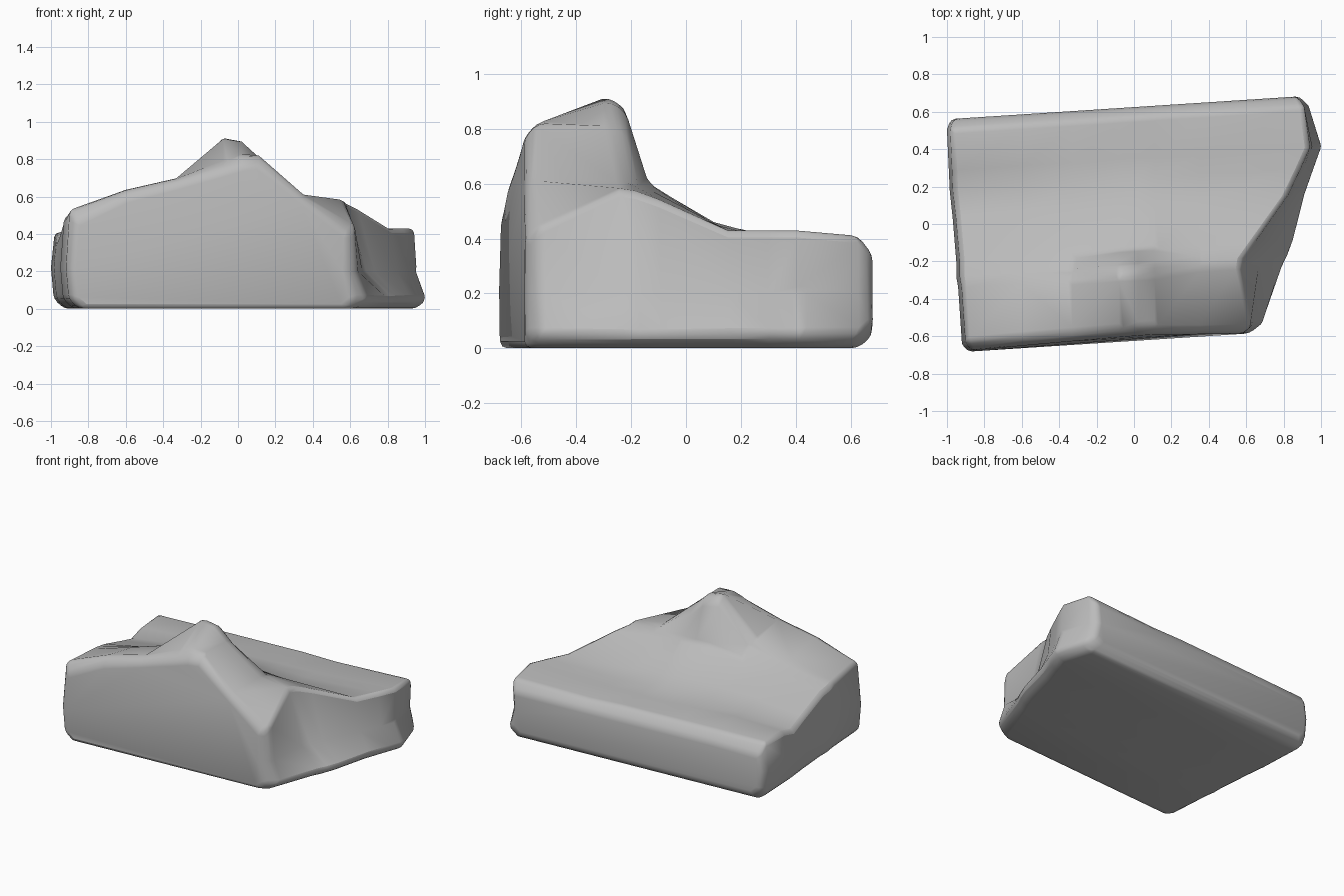
import bpy, bmesh

if "Cube" in bpy.data.objects:
    bpy.data.objects.remove(bpy.data.objects["Cube"], do_unlink=True)

# Stone colour
stone = bpy.data.materials.new("grey_stone")
stone.use_nodes = True
grey = (0.5, 0.5, 0.5, 1)
stone.diffuse_color = grey
stone.node_tree.nodes["Principled BSDF"].inputs["Base Color"].default_value = grey

# Cross-sections from front to back: depth, left x, right top x, right base x, heights
COLUMNS = (-0.6, -0.33, -0.08, 0.02, 0.11, 0.35)
SECTIONS = [
    (-0.625, -0.87, 0.59, 0.62, (0.46, 0.59, 0.66, 0.73, 0.76, 0.77, 0.58, 0.39)),
    (-0.58, -0.9, 0.63, 0.69, (0.53, 0.64, 0.7, 0.78, 0.82, 0.82, 0.61, 0.44)),
    (-0.28, -0.92, 0.57, 0.8, (0.5, 0.59, 0.67, 0.92, 0.9, 0.81, 0.61, 0.58)),
    (-0.22, -0.93, 0.58, 0.83, (0.49, 0.57, 0.62, 0.88, 0.86, 0.77, 0.6, 0.57)),
    (-0.14, -0.93, 0.64, 0.86, (0.48, 0.54, 0.57, 0.6, 0.6, 0.6, 0.57, 0.54)),
    (0.1, -0.95, 0.82, 0.92, (0.41, 0.45, 0.46, 0.46, 0.46, 0.45, 0.43, 0.43)),
    (0.24, -0.965, 0.89, 0.97, (0.37, 0.41, 0.43, 0.42, 0.42, 0.42, 0.41, 0.43)),
    (0.35, -0.97, 0.94, 1.01, (0.4, 0.42, 0.41, 0.4, 0.4, 0.4, 0.4, 0.43)),
    (0.57, -0.98, 0.91, 0.94, (0.41, 0.41, 0.41, 0.41, 0.41, 0.41, 0.4, 0.41)),
    (0.625, -0.96, 0.88, 0.89, (0.33, 0.34, 0.34, 0.34, 0.34, 0.34, 0.34, 0.34)),
]


def section_points(depth, left, right_top, right_base, heights):
    """One closed outline: left side, top from left to right, right side."""
    # The back wall is undercut at its foot
    foot = 0.045 if depth > 0.6 else 0
    tops = list(zip((left, *COLUMNS, right_top), heights))
    left_side = [(left + 0.05, foot), (left - 0.005, foot + 0.05), (left - 0.02, 0.22)]
    right_side = [((right_top + right_base) / 2 - 0.02, 0.2),
                  (right_base, foot + 0.05), (right_base - 0.06, foot)]
    points = []
    for x, z in left_side + tops + right_side:
        lean = 0.08 * max(z - 0.4, 0) if depth < -0.5 else 0
        points.append((x, depth + 0.065 * x + lean, z))
    return points


# Boulder body lofted through the sections
bm = bmesh.new()
rings = [[bm.verts.new(p) for p in section_points(*s)] for s in SECTIONS]
for a, b in zip(rings, rings[1:]):
    for i in range(len(a)):
        j = (i + 1) % len(a)
        bm.faces.new((a[i], a[j], b[j], b[i]))
bm.faces.new(rings[0])
bm.faces.new(rings[-1])
bmesh.ops.recalc_face_normals(bm, faces=bm.faces)

mesh = bpy.data.meshes.new("boulder")
bm.to_mesh(mesh)
bm.free()
boulder = bpy.data.objects.new("boulder", mesh)
bpy.context.collection.objects.link(boulder)
mesh.materials.append(stone)

# Worn edges
bevel = boulder.modifiers.new("worn_edges", "BEVEL")
bevel.width = 0.025
bevel.segments = 2
bevel.limit_method = "ANGLE"
bevel.angle_limit = 0.6

bpy.context.view_layer.objects.active = boulder
boulder.select_set(True)
bpy.ops.object.shade_smooth_by_angle(angle=1.2)
